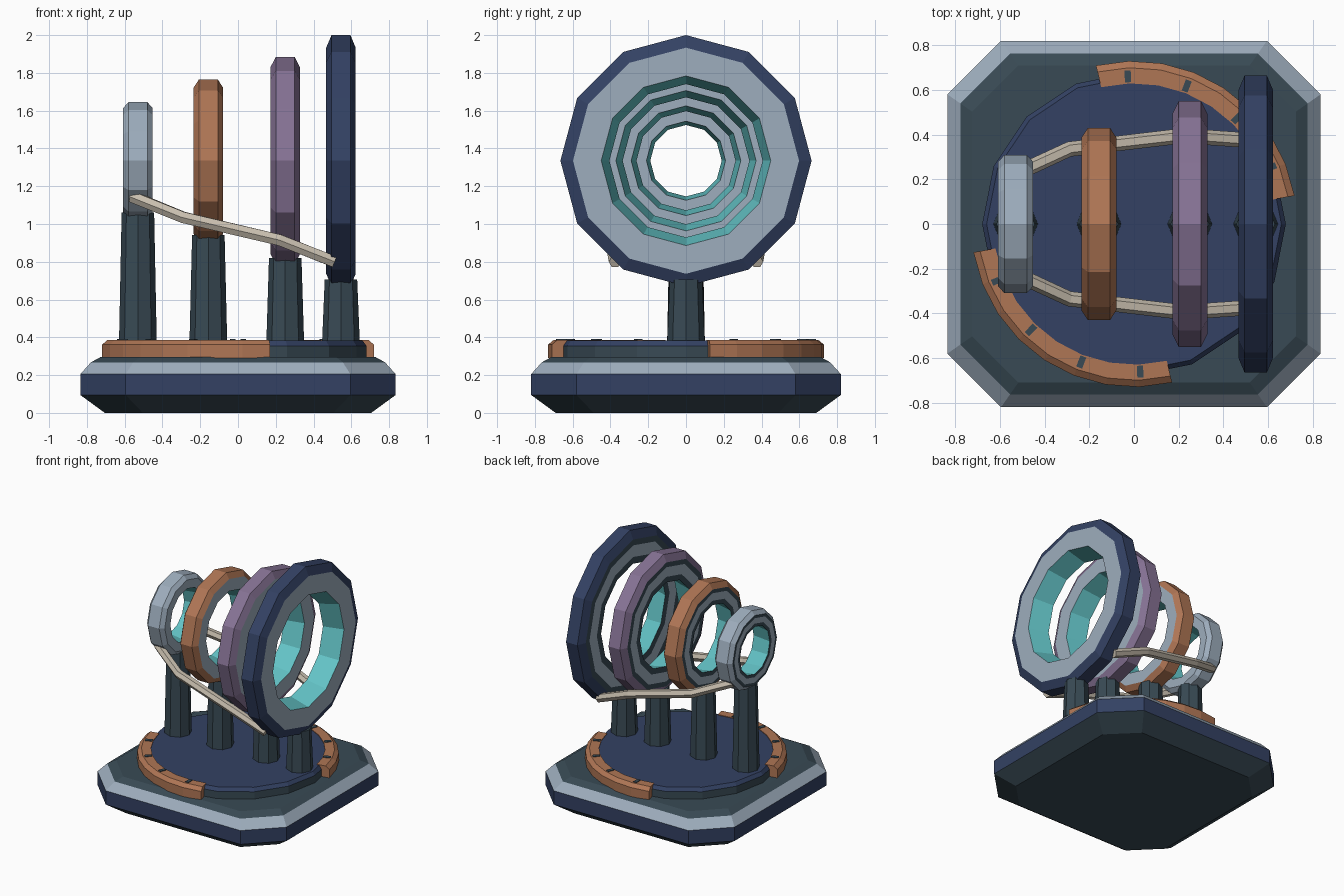
import bpy, bmesh
from math import cos, sin, pi, radians
from mathutils import Vector

cube = bpy.data.objects.get("Cube")
if cube:
    bpy.data.objects.remove(cube)


def material(name, r, g, b):
    m = bpy.data.materials.new(name)
    m.use_nodes = True
    m.diffuse_color = (r, g, b, 1)
    m.node_tree.nodes["Principled BSDF"].inputs["Base Color"].default_value = (r, g, b, 1)
    return m


SILVER = material("silver", .34, .42, .51)
NAVY = material("navy", .033, .053, .125)
SLATE = material("dark slate", .04, .068, .089)
COPPER = material("copper", .43, .18, .09)
PURPLE = material("purple", .24, .17, .30)
TEAL = material("teal", .126, .55, .57)
BEIGE = material("beige", .57, .51, .42)


def loft(name, loops, bands, caps=None, wrap=False):
    """Skin closed loops; bands holds one material per step, caps one per end."""
    mesh = bpy.data.meshes.new(name)
    used = list(dict.fromkeys(list(bands) + list(caps or [])))
    for m in used:
        mesh.materials.append(m)
    bm = bmesh.new()
    rows = [[bm.verts.new(p) for p in loop] for loop in loops]
    n = len(rows[0])
    for i in range(len(rows) if wrap else len(rows) - 1):
        a, b = rows[i], rows[(i + 1) % len(rows)]
        for j in range(n):
            k = (j + 1) % n
            f = bm.faces.new((a[j], a[k], b[k], b[j]))
            f.material_index = used.index(bands[i % len(bands)])
    if caps:
        for row, m in zip((rows[0], rows[-1]), caps):
            bm.faces.new(row).material_index = used.index(m)
    bmesh.ops.recalc_face_normals(bm, faces=bm.faces)
    bm.to_mesh(mesh)
    bm.free()
    obj = bpy.data.objects.new(name, mesh)
    bpy.context.collection.objects.link(obj)
    return obj


def circle(r, z, n, cx=0):
    return [(cx + r * cos(2 * pi * i / n), r * sin(2 * pi * i / n), z) for i in range(n)]


def plinth_outline(inset, z):
    x, y, c = .835 - inset, .82 - inset, .24 - inset * .3
    quarter = [(x, y - c), (x - c, y)]
    half = quarter + [(-a, b) for a, b in reversed(quarter)]
    return [(a, b, z) for a, b in half + [(-a, -b) for a, b in half]]


# Plinth with cut corners and a silver bevel
loft("plinth",
     [plinth_outline(i, z) for i, z in
      ((.13, 0), (0, .095), (0, .205), (.057, .268), (.11, .297))],
     [SLATE, NAVY, SILVER, SLATE], caps=(SLATE, SLATE))

# Round deck
loft("deck", [circle(.68, .29, 16), circle(.68, .355, 16), circle(.66, .382, 16)],
     [SLATE, NAVY], caps=(SLATE, NAVY))

# Two curved copper guards with dark notches
SECTION = ((.63, .29), (.63, .387), (.70, .387), (.73, .362), (.73, .29))
for name, start in (("back_guard", 10), ("front_guard", 190)):
    angles = [radians(start + 93.5 * i / 8) for i in range(9)]
    loft(name, [[(r * cos(a), r * sin(a), z) for r, z in SECTION] for a in angles],
         [COPPER], caps=(COPPER, COPPER))
    for i in range(4):
        a = radians(start + 12.5 + 23.3 * i)
        out, side = Vector((cos(a), sin(a), 0)), Vector((-sin(a), cos(a), 0))
        corners = [out * r + side * s for r, s in
                   ((.635, -.014), (.688, -.014), (.688, .014), (.635, .014))]
        loft(name + "_notch_" + str(i + 1),
             [[p + Vector((0, 0, z)) for p in corners] for z in (.384, .392)],
             [SLATE], caps=(SLATE, SLATE))

# Graduated rings, each on a tapered post
CENTRE = 1.335
RINGS = (("small", -.53, .31, SILVER), ("medium", -.157, .43, COPPER),
         ("large", .25, .55, PURPLE), ("largest", .545, .665, NAVY))
for size, cx, r, colour in RINGS:
    profile = ((-.05, 1), (.05, 1), (.078, .9), (.078, .675),
               (-.078, .61), (-.078, .69), (-.078, .83), (-.078, .9))
    loops = [[(cx + x, k * r * sin(pi * i / 6), CENTRE + k * r * cos(pi * i / 6))
              for i in range(12)] for x, k in profile]
    loft(size + "_ring", loops,
         [colour, colour, SILVER, TEAL, SLATE, SILVER, SLATE, colour], wrap=True)
    loft(size + "_post",
         [circle(.1, .37, 8, cx), circle(.086, CENTRE - r + .036, 8, cx)],
         [SLATE], caps=(SLATE, SLATE))

# Side rails joining the rings
for name, s in (("back_rail", 1), ("front_rail", -1)):
    path = [Vector(p) for p in ((-.56, s * .21, 1.145), (-.29, s * .335, 1.035),
                                (.22, s * .395, .915), (.51, s * .375, .80))]
    loops = []
    for i, p in enumerate(path):
        tangent = path[min(i + 1, 3)] - path[max(i - 1, 0)]
        turn = tangent.to_track_quat('Z', 'Y')
        loops.append([p + turn @ Vector(q) for q in circle(.034, 0, 6)])
    loft(name, loops, [BEIGE], caps=(BEIGE, BEIGE))
